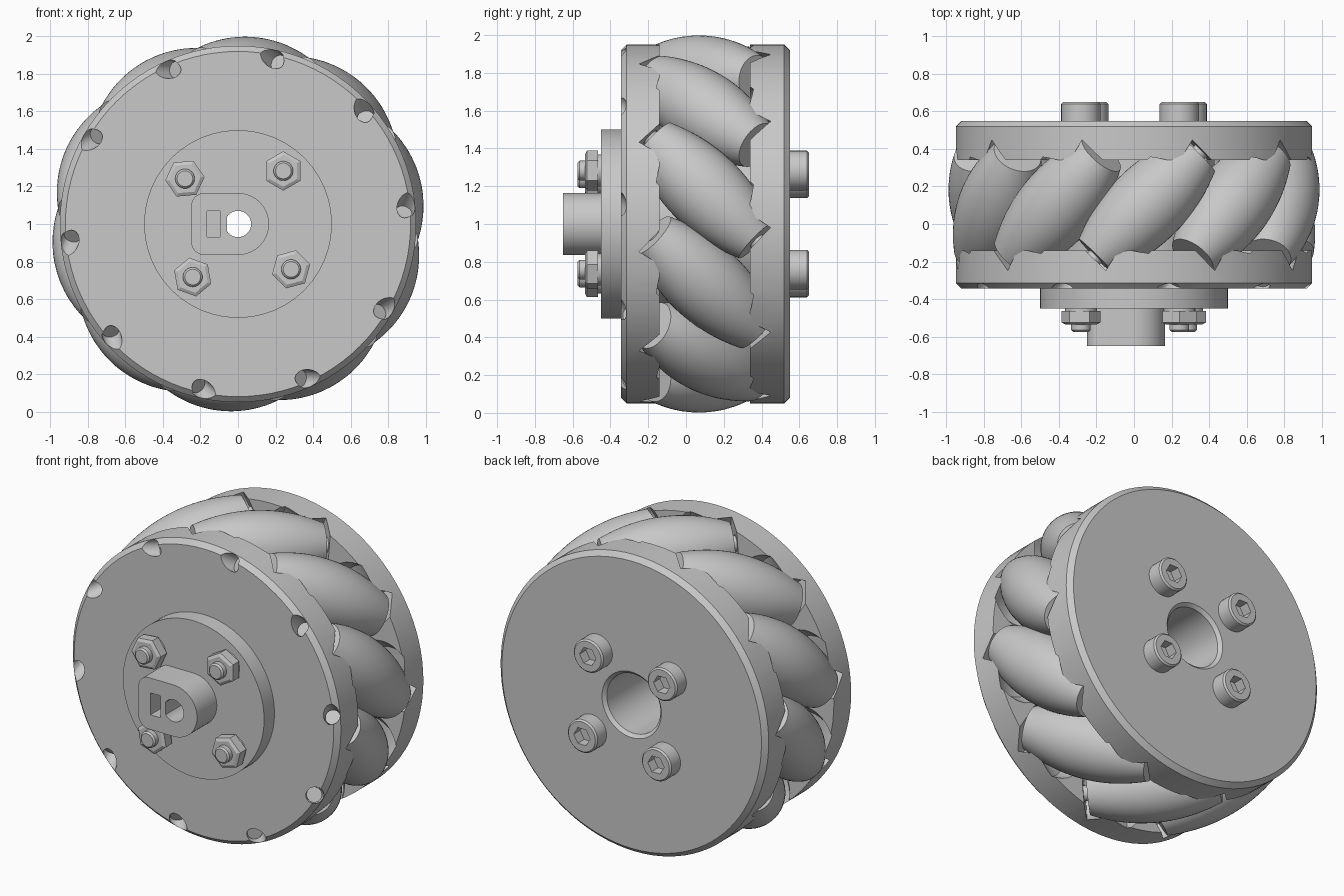
import bpy, bmesh
from math import sin, cos, pi, radians, sqrt
from mathutils import Matrix, Vector

if "Cube" in bpy.data.objects:
    bpy.data.objects.remove(bpy.data.objects["Cube"])

grey = bpy.data.materials.new("plain grey")
grey.use_nodes = True
grey.diffuse_color = (0.58, 0.58, 0.58, 1)
grey.node_tree.nodes["Principled BSDF"].inputs["Base Color"].default_value = grey.diffuse_color

TURN = Matrix.Rotation(-pi / 2, 4, 'X')      # local z becomes the wheel axis (+y)
AXIS = Matrix.Translation((0, 0, 1)) @ TURN
ROLLERS = 10
PITCH_R, MID_Y = 0.79, 0.1


def finish(name, bm, matrix):
    bmesh.ops.recalc_face_normals(bm, faces=bm.faces)
    mesh = bpy.data.meshes.new(name)
    bm.to_mesh(mesh)
    bm.free()
    mesh.transform(matrix)
    mesh.materials.append(grey)
    ob = bpy.data.objects.new(name, mesh)
    bpy.context.collection.objects.link(ob)
    return ob


def lathe(name, profile, matrix=AXIS, steps=96, closed=False):
    """Spin (radius, height) points about local z."""
    bm = bmesh.new()
    vs = [bm.verts.new((r, 0, h)) for r, h in profile]
    pairs = list(zip(vs, vs[1:])) + ([(vs[-1], vs[0])] if closed else [])
    edges = [bm.edges.new(p) for p in pairs]
    bmesh.ops.spin(bm, geom=vs + edges, axis=(0, 0, 1), cent=(0, 0, 0),
                   angle=2 * pi, steps=steps, use_duplicate=False)
    bmesh.ops.remove_doubles(bm, verts=bm.verts, dist=1e-5)
    return finish(name, bm, matrix)


def prism(name, outline, low, high, matrix=AXIS):
    """Extrude a 2D outline along local z."""
    bm = bmesh.new()
    face = bm.faces.new([bm.verts.new((x, y, low)) for x, y in outline])
    top = bmesh.ops.extrude_face_region(bm, geom=[face])["geom"]
    bmesh.ops.translate(bm, vec=(0, 0, high - low),
                        verts=[g for g in top if isinstance(g, bmesh.types.BMVert)])
    return finish(name, bm, matrix)


def activate(ob):
    bpy.ops.object.select_all(action='DESELECT')
    ob.select_set(True)
    bpy.context.view_layer.objects.active = ob


def cut(ob, cutters):
    """Subtract every cutter and bake the result."""
    activate(ob)
    for c in cutters:
        mod = ob.modifiers.new("cut", 'BOOLEAN')
        mod.operation, mod.solver, mod.object = 'DIFFERENCE', 'EXACT', c
        bpy.ops.object.modifier_apply(modifier=mod.name)


def arc(cx, cy, r, start, end, n):
    return [(cx + r * cos(radians(start + (end - start) * i / n)),
             cy + r * sin(radians(start + (end - start) * i / n))) for i in range(n + 1)]


def cylinder(r, low, high):
    return [(0, low), (r, low), (r, high), (0, high)]


cutters = []

# Side plates with chamfered outer rims, the back one bored through
front_plate = lathe("front_plate", [(0, -.345), (.92, -.345), (.95, -.315), (.95, -.14), (0, -.14)])
back_plate = lathe("back_plate", [(.19, .34), (.95, .34), (.95, .52), (.92, .55), (.21, .55), (.19, .53)],
                   closed=True)
core = lathe("core_tube", [(.19, -.14), (.43, -.14), (.43, .34), (.19, .34)], closed=True)

# Barrel rollers at 45 degrees, with pockets in both plates and axle holes in the front one
half = 0.385
barrel = [(0.13 + 0.08 * (1 - (i / 10) ** 2), half * i / 10) for i in range(-10, 11)]
barrel = [(0, -half)] + barrel + [(0, half)]
upper = [(.24, .185), (.155, .269), (.155, .41), (0, .41)]
pocket = [(r, -h) for r, h in reversed(upper)] + upper
pockets, holes = [], []
for i in range(ROLLERS):
    a = radians(13 + 360 / ROLLERS * i)
    centre = Vector((PITCH_R * cos(a), MID_Y, 1 + PITCH_R * sin(a)))
    axis = Vector((sin(a), 1, -cos(a)))
    m = Matrix.Translation(centre) @ axis.to_track_quat('Z', 'Y').to_matrix().to_4x4()
    lathe(f"roller_{i + 1}", barrel, m, 48)
    lathe(f"axle_{i + 1}", cylinder(.045, -.57, .45), m, 24)
    pockets.append(lathe("pocket_cutter", pocket, m, 40))
    holes.append(lathe("axle_hole_cutter", cylinder(.05, -.8, -.39), m, 24))
cut(front_plate, pockets + holes)
cut(back_plate, pockets)
cutters += pockets + holes

# Front flange and keyed hub
flange = lathe("front_flange", cylinder(.5, -.45, -.345))
outline = (arc(0, 0, .165, -90, 90, 32) + arc(-.18, .095, .07, 90, 180, 8)
           + arc(-.18, -.095, .07, 180, 270, 8))
hub = prism("hub", outline, -.65, -.45)
shaft_hole = prism("shaft_cutter", arc(0, 0, .07, -145, 145, 32), -.8, 0)
slot = prism("slot_cutter", [(-.165, -.07), (-.095, -.07), (-.095, .07), (-.165, .07)], -.8, -.5)
cut(front_plate, [shaft_hole])
cut(flange, [shaft_hole])
cut(hub, [shaft_hole, slot])
cutters += [shaft_hole, slot]

# Four bolts: socket heads at the back, hex nuts and thread ends at the front
for i in range(4):
    a = radians(49.5 + 90 * i)
    m = Matrix.Translation((.372 * cos(a), 0, 1 + .372 * sin(a))) @ TURN
    head = lathe(f"bolt_head_{i + 1}", [(0, .55), (.105, .55), (.105, .64), (.095, .65), (0, .65)], m, 40)
    socket = lathe("socket_cutter", cylinder(.058, .585, .7), m, 6)
    cut(head, [socket])
    cutters.append(socket)
    spin = m @ Matrix.Rotation(radians(30 + 25 * i), 4, 'Z')
    lathe(f"washer_{i + 1}", cylinder(.085, -.465, -.45), m, 40)
    lathe(f"nut_{i + 1}", [(0, -.535), (.085, -.535), (.105, -.525), (.105, -.465), (0, -.465)], spin, 6)
    lathe(f"thread_end_{i + 1}", [(0, -.575), (.042, -.575), (.052, -.565), (.052, -.53), (0, -.53)], m, 32)

for c in cutters:
    bpy.data.objects.remove(c)

# Smooth round surfaces, keep hard edges
for ob in list(bpy.context.scene.objects):
    if ob.type == 'MESH':
        activate(ob)
        bpy.ops.object.shade_smooth_by_angle(angle=radians(28))
